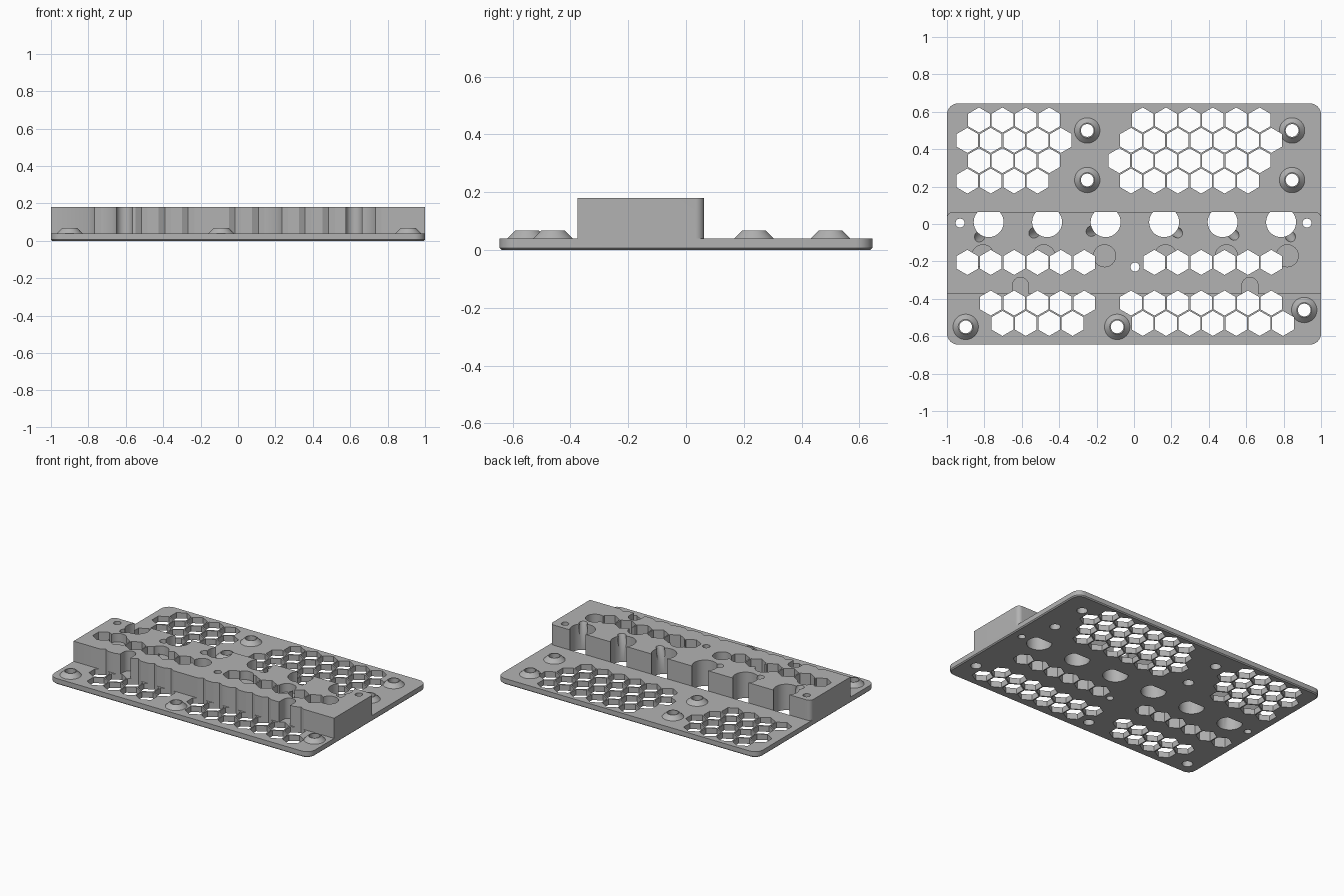
import bpy, bmesh, math
from mathutils import Vector, Matrix

cube = bpy.data.objects.get("Cube")
if cube:
    bpy.data.objects.remove(cube)

PLATE_TOP, BLOCK_TOP, BACK = 0.04, 0.18, 0.063
grey = bpy.data.materials.new("plain grey")
grey.use_nodes = True
grey.diffuse_color = (0.45, 0.45, 0.45, 1)
grey.node_tree.nodes["Principled BSDF"].inputs["Base Color"].default_value = grey.diffuse_color


def prism(bm, points, z0, z1):
    face = bm.faces.new([bm.verts.new((x, y, z0)) for x, y in points])
    top = bmesh.ops.extrude_face_region(bm, geom=[face])["geom"]
    bmesh.ops.translate(bm, vec=(0, 0, z1 - z0),
                        verts=[v for v in top if isinstance(v, bmesh.types.BMVert)])


def circle(x, y, r, n=32, start=0.0, sweep=math.tau):
    steps = n if sweep == math.tau else n + 1
    return [(x + r * math.cos(start + sweep * i / n),
             y + r * math.sin(start + sweep * i / n)) for i in range(steps)]


def rounded_rect(x0, x1, y0, y1, r_front, r_back):
    corners = [(x1, y1, -1, -1, r_back), (x0, y1, 1, -1, r_back),
               (x0, y0, 1, 1, r_front), (x1, y0, -1, 1, r_front)]
    pts = []
    for i, (x, y, sx, sy, r) in enumerate(corners):
        pts += circle(x + sx * r, y + sy * r, r, 8, i * math.pi / 2, math.pi / 2) if r else [(x, y)]
    return pts


def finish(name, bm, helper=True):
    bmesh.ops.recalc_face_normals(bm, faces=bm.faces)
    mesh = bpy.data.meshes.new(name)
    bm.to_mesh(mesh)
    bm.free()
    mesh.materials.append(grey)
    obj = bpy.data.objects.new(name, mesh)
    bpy.context.collection.objects.link(obj)
    obj.hide_render = helper
    return obj


# Base plate with a small chamfer around the underside
bm = bmesh.new()
prism(bm, rounded_rect(-1, 1, -0.645, 0.645, 0.06, 0.06), 0, PLATE_TOP)
rim = [e for e in bm.edges if all(v.co.z < 0.001 for v in e.verts)]
bmesh.ops.bevel(bm, geom=rim, offset=0.007, segments=1, affect='EDGES')
plate = finish("mounting_plate", bm, helper=False)

# Raised bar across the plate
bm = bmesh.new()
prism(bm, rounded_rect(-1, 1, -0.375, BACK, 0, 0.03), 0.02, BLOCK_TOP)
bar = finish("raised_bar", bm)

# Conical screw bosses
SCREWS = [(-0.25, 0.5), (-0.25, 0.235), (0.845, 0.5), (0.845, 0.235),
          (-0.9, -0.55), (-0.09, -0.55), (0.91, -0.46)]
bm = bmesh.new()
for x, y in SCREWS:
    bmesh.ops.create_cone(bm, cap_ends=True, segments=40, radius1=0.082, radius2=0.04, depth=0.042,
                          matrix=Matrix.Translation((x, y, 0.047)))
bosses = finish("screw_bosses", bm)

# Through holes: honeycomb, screws, pins and back-edge sockets
HONEYCOMB = {0: [(0, 3), (7, 12)], 1: [(0, 4), (7, 13)], 2: [(0, 3), (6, 12)], 3: [(0, 3), (7, 12)],
             7: [(0, 5), (8, 13)], 9: [(1, 5), (7, 13)], 10: [(1, 4), (7, 13)]}
PITCH = 0.125
bm = bmesh.new()
for row, spans in HONEYCOMB.items():
    for first, last in spans:
        for col in range(first, last + 1):
            x = -0.891 + PITCH * (col + (0.5 if row % 2 == 0 else 0))
            y = 0.556 - PITCH * 0.87 * row
            prism(bm, circle(x, y, 0.067, 6, math.pi / 6), -0.1, 0.3)
for x, y in SCREWS:
    prism(bm, circle(x, y, 0.034), -0.1, 0.3)
for x, y in [(-0.93, 0.005), (0.925, 0.005), (0.005, -0.23)]:
    prism(bm, circle(x, y, 0.024), -0.1, 0.3)
SOCKETS = [-0.777 + 0.3127 * i for i in range(6)]
a = math.asin((BACK - 0.01) / 0.08)
for x in SOCKETS:
    prism(bm, circle(x, 0.01, 0.08, 40, math.pi - a, math.pi + 2 * a), -0.1, 0.3)
holes = finish("through_hole_cutter", bm)

# Shallow round pockets and the front notches
bm = bmesh.new()
for i in range(6):
    prism(bm, circle(-0.808 + 0.3255 * i, -0.17, 0.059), 0.12, 0.3)
for x in (-0.607, 0.62):
    prism(bm, circle(x, -0.328, 0.043, 20, 0, math.pi) + [(x - 0.043, -0.5), (x + 0.043, -0.5)],
          PLATE_TOP, 0.3)
pockets = finish("pocket_cutter", bm)

# Slanted channels running from the top into each socket
bm = bmesh.new()
for x, (dx, dy) in zip(SOCKETS, [(-10, -15), (-12, -9), (-14, -8), (15, -11), (14, -15), (11, -16)]):
    out = Vector((dx, dy, 0)).normalized()
    axis = (out * 0.45 + Vector((0, 0, 1))).normalized()
    mouth = Vector((x, 0.005, BLOCK_TOP)) + out * 0.087
    bmesh.ops.create_cone(bm, cap_ends=True, segments=24, radius1=0.027, radius2=0.027, depth=0.3,
                          matrix=Matrix.Translation(mouth + axis * 0.02)
                          @ axis.to_track_quat('Z', 'Y').to_matrix().to_4x4())
channels = finish("channel_cutter", bm)

# Combine everything into one solid
bpy.context.view_layer.objects.active = plate
for tool, operation in [(bar, 'UNION'), (bosses, 'UNION'), (holes, 'DIFFERENCE'),
                        (pockets, 'DIFFERENCE'), (channels, 'DIFFERENCE')]:
    mod = plate.modifiers.new(tool.name, 'BOOLEAN')
    mod.object, mod.operation, mod.solver = tool, operation, 'EXACT'
    bpy.ops.object.modifier_apply(modifier=mod.name)
    bpy.data.objects.remove(tool)

bpy.ops.object.select_all(action='DESELECT')
plate.select_set(True)
bpy.ops.object.shade_smooth_by_angle(angle=math.radians(30))
